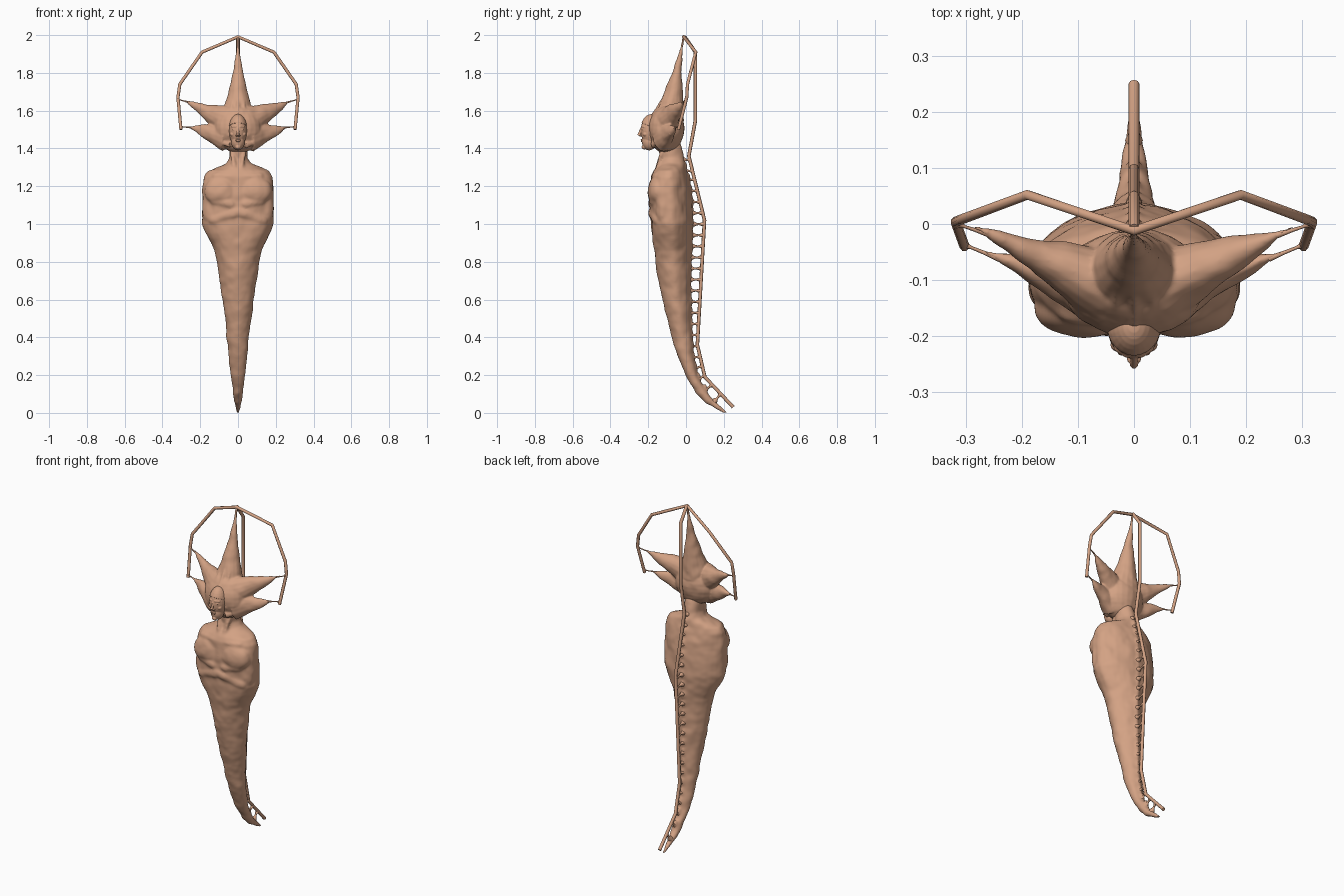
import bpy, bmesh, math
from mathutils import Vector, Matrix

if "Cube" in bpy.data.objects:
    bpy.data.objects.remove(bpy.data.objects["Cube"])

skin = bpy.data.materials.new("tan")
skin.diffuse_color = (0.65, 0.36, 0.23, 1)
skin.use_nodes = True
skin.node_tree.nodes["Principled BSDF"].inputs["Base Color"].default_value = skin.diffuse_color


def loft(bm, rings):
    rows = [[bm.verts.new(p) for p in r] for r in rings]
    n = len(rows[0])
    for a, b in zip(rows, rows[1:]):
        for i in range(n):
            bm.faces.new((a[i], a[(i + 1) % n], b[(i + 1) % n], b[i]))
    bm.faces.new(rows[0][::-1])
    bm.faces.new(rows[-1])


def ellipse(c, u, v, n=24, e=2.0, e_back=2.0):
    """Superellipse ring; the half towards +v has its own exponent."""
    out = []
    for i in range(n):
        a = 2 * math.pi * i / n
        ca, sa = math.cos(a), math.sin(a)
        k = 2 / (e_back if sa > 0 else e)
        out.append(c + u * math.copysign(abs(ca) ** k, ca) + v * math.copysign(abs(sa) ** k, sa))
    return out


def sweep(bm, a, b, ru, rv, radius):
    """Straight loft from a to b, radius(t) scales the section ru x rv."""
    a, b = Vector(a), Vector(b)
    d = (b - a).normalized()
    h = d.cross(Vector((0, 0, 1)))
    h = h.normalized() if h.length > 1e-4 else Vector((1, 0, 0))
    v = h.cross(d)
    loft(bm, [ellipse(a.lerp(b, i / 14), h * ru * radius(i / 14), v * rv * radius(i / 14), 16)
              for i in range(15)])


def spike(bm, a, b, ru, rv, power):
    sweep(bm, a, b, ru, rv, lambda t: max((1 - t) ** power, 0.07))


def limb(bm, a, b, r):
    sweep(bm, a, b, r, r, lambda t: max(0.1, (1 - (2 * t - 1) ** 4) ** 0.5))


def ball(bm, c, r):
    bmesh.ops.create_uvsphere(bm, u_segments=24, v_segments=16, radius=1,
                              matrix=Matrix.Translation(c) @ Matrix.Diagonal((*r, 1)))


def both(fn, bm, *args):
    """Run a part helper on both sides: every 3D point is mirrored in x."""
    for s in (1, -1):
        fn(bm, *[(p[0] * s, p[1], p[2]) if isinstance(p, tuple) and k < 2 and
                 (fn is not ball or k == 0) else p for k, p in enumerate(args)])


def sculpt(name, bm, voxel, smooth, bumps=0):
    """Fuse overlapping parts into one organic skin."""
    bmesh.ops.recalc_face_normals(bm, faces=bm.faces)
    me = bpy.data.meshes.new(name)
    bm.to_mesh(me)
    bm.free()
    ob = bpy.data.objects.new(name, me)
    bpy.context.collection.objects.link(ob)
    me.materials.append(skin)
    m = ob.modifiers.new("fuse", 'REMESH')
    m.mode, m.voxel_size, m.use_smooth_shade = 'VOXEL', voxel, True
    m = ob.modifiers.new("soften", 'SMOOTH')
    m.factor, m.iterations = 0.5, smooth
    if bumps:
        tex = bpy.data.textures.new(name, 'CLOUDS')
        tex.noise_scale, tex.noise_depth = 0.08, 1
        m = ob.modifiers.new("wrinkles", 'DISPLACE')
        m.texture, m.strength, m.mid_level = tex, bumps, 0.5
    return ob


def tubes(name, paths, depth, res=2):
    """Polyline tubes; each path is a list of (point, radius factor)."""
    cu = bpy.data.curves.new(name, 'CURVE')
    cu.dimensions, cu.bevel_depth, cu.bevel_resolution = '3D', depth, res
    cu.use_fill_caps = True
    for path in paths:
        sp = cu.splines.new('POLY')
        sp.points.add(len(path) - 1)
        for p, (co, r) in zip(sp.points, path):
            p.co, p.radius = (*co, 1), r
    cu.materials.append(skin)
    ob = bpy.data.objects.new(name, cu)
    bpy.context.collection.objects.link(ob)
    return ob


def interp(table, z, k):
    for a, b in zip(table, table[1:]):
        if a[0] <= z <= b[0]:
            return a[k] + (b[k] - a[k]) * (z - a[0]) / (b[0] - a[0])
    return table[-1][k]


# Body: z, half width, front y, back y
BODY = [(0.0, .010, .19, .222), (.025, .015, .146, .20), (.05, .019, .105, .167),
        (.10, .027, .054, .117), (.2, .038, .0, .06), (.3, .049, -.045, .04),
        (.4, .059, -.075, .033), (.6, .083, -.125, .025), (.8, .114, -.163, .025),
        (.86, .124, -.17, .03), (.9, .145, -.175, .033), (.95, .172, -.18, .036),
        (1.0, .19, -.185, .038), (1.1, .188, -.19, .035), (1.2, .187, -.19, .026),
        (1.25, .182, -.185, .015), (1.28, .162, -.17, .005), (1.30, .115, -.155, .0),
        (1.32, .066, -.142, .0), (1.35, .048, -.135, -.01), (1.43, .05, -.15, -.03)]
bm = bmesh.new()
X, Y = Vector((1, 0, 0)), Vector((0, 1, 0))
loft(bm, [ellipse(Vector((0, (f + b) / 2, z)), X * w, Y * (b - f) / 2, 32,
                  2.4 if .9 < z < 1.3 else 2.0, 1.65 if .3 < z < 1.29 else 2.0)
          for z, w, f, b in BODY])
# Folded arms, chest, collar bones and neck cords
both(limb, bm, (.138, -.11, 1.28), (.15, -.12, 1.0), .043)
both(limb, bm, (.16, -.135, 1.01), (-.03, -.178, 1.075), .034)
both(limb, bm, (.15, -.15, 1.13), (.01, -.18, 1.10), .028)
both(ball, bm, (.085, -.15, 1.175), (.095, .053, .08))
ball(bm, (0, -.165, 1.17), (.05, .03, .09))
both(limb, bm, (.14, -.15, 1.255), (.01, -.168, 1.245), .022)
both(limb, bm, (.036, -.12, 1.40), (.014, -.16, 1.27), .011)
# Wavy back ridge
for i in range(21):
    z = .12 + i * .0587
    ball(bm, (0, interp(BODY, z, 3) - .006, z), (.013, .014, .036))
sculpt("body", bm, 0.0065, 9, 0.011)

# Spiked hood
bm = bmesh.new()
ball(bm, (0, -.105, 1.505), (.13, .095, .13))
spike(bm, (0, -.09, 1.56), (0, -.013, 1.99), .09, .08, 1.4)
spike(bm, (0, -.165, 1.56), (0, -.065, 1.76), .02, .03, 1.0)
both(spike, bm, (.06, -.105, 1.545), (.285, -.005, 1.655), .065, .085, 1.1)
both(spike, bm, (.06, -.125, 1.46), (.265, -.05, 1.515), .055, .08, .95)
both(spike, bm, (.04, -.17, 1.55), (.23, -.035, 1.63), .016, .022, .8)
both(spike, bm, (.04, -.18, 1.47), (.22, -.07, 1.505), .016, .02, .8)
both(spike, bm, (.04, -.175, 1.42), (.21, -.085, 1.475), .014, .018, .8)
both(spike, bm, (.035, -.155, 1.57), (.02, -.06, 1.76), .014, .02, .9)
sculpt("hood", bm, 0.005, 4, 0.012)

# Face: skull, jaw, brow, nose, lips, eyes, ears
bm = bmesh.new()
ball(bm, (0, -.182, 1.495), (.048, .058, .085))
ball(bm, (0, -.195, 1.435), (.036, .038, .045))
ball(bm, (0, -.222, 1.407), (.014, .013, .012))
sweep(bm, (0, -.234, 1.512), (0, -.25, 1.468), .006, .007, lambda t: .7 + .6 * t)
both(ball, bm, (.007, -.24, 1.467), (.006, .008, .005))
both(limb, bm, (.036, -.218, 1.514), (.006, -.237, 1.516), .006)
both(ball, bm, (.02, -.229, 1.500), (.010, .006, .005))
both(ball, bm, (.028, -.215, 1.475), (.014, .013, .012))
ball(bm, (0, -.233, 1.446), (.015, .008, .0035))
ball(bm, (0, -.232, 1.438), (.013, .008, .004))
both(ball, bm, (.049, -.165, 1.49), (.007, .014, .025))
sculpt("face", bm, 0.0022, 2)

# Skull cap, following the skull, cut on a sloping line
bm = bmesh.new()
ball(bm, (0, -.182, 1.495), (.0505, .0605, .087))
bmesh.ops.bisect_plane(bm, geom=bm.verts[:] + bm.edges[:] + bm.faces[:], clear_outer=True,
                       plane_co=(0, -.24, 1.537), plane_no=(0, -.4, -1))
bmesh.ops.holes_fill(bm, edges=bm.edges)
sculpt("skull_cap", bm, 0.0025, 1)

# Spine rod behind the back
ROD = [(.03, .25), (.19, .10), (.36, .06), (1.02, .098), (1.36, .015), (1.55, .05), (1.91, .05),
       (1.993, -.008)]
tubes("spine_rod", [[((0, y, z), 1) for z, y in ROD]], .0095)

# Arch over the hood
half = [(.19, .052, 1.91), (.308, .008, 1.74), (.318, .004, 1.67), (.302, -.04, 1.50)]
arch = [(-x, y, z) for x, y, z in half[::-1]] + [(0, -.012, 1.991)] + half
tubes("crown_arch", [[(p, 1) for p in arch]], .009)

# Hourglass ties between the back and the rod
ties = []
for i in range(23):
    z = .06 + i * .0587 - .012 * (i > 20)
    zr = z + .05 * max(0, 1 - z / .3)
    a = Vector((0, interp(BODY, z, 3) - .008, z))
    b = Vector((0, interp(ROD, zr, 1), zr))
    ties.append([(a.lerp(b, t), r) for t, r in
                 ((0, 1.1), (.2, .9), (.4, .45), (.6, .35), (.8, .65), (1, .7))])
tubes("spine_ties", ties, .0145)

# Strands from hood tips to the arch
strands = []
for s in (1, -1):
    for a, b in (((.255, -.02, 1.642), (.316, .0, 1.66)), ((.24, -.062, 1.51), (.305, -.036, 1.515))):
        a, b = Vector((s * a[0], a[1], a[2])), Vector((s * b[0], b[1], b[2]))
        strands.append([(a.lerp(b, t), r) for t, r in ((0, .8), (.4, .5), (.75, .4), (.9, .7), (1, 1.3))])
tubes("hood_strands", strands, .007)
